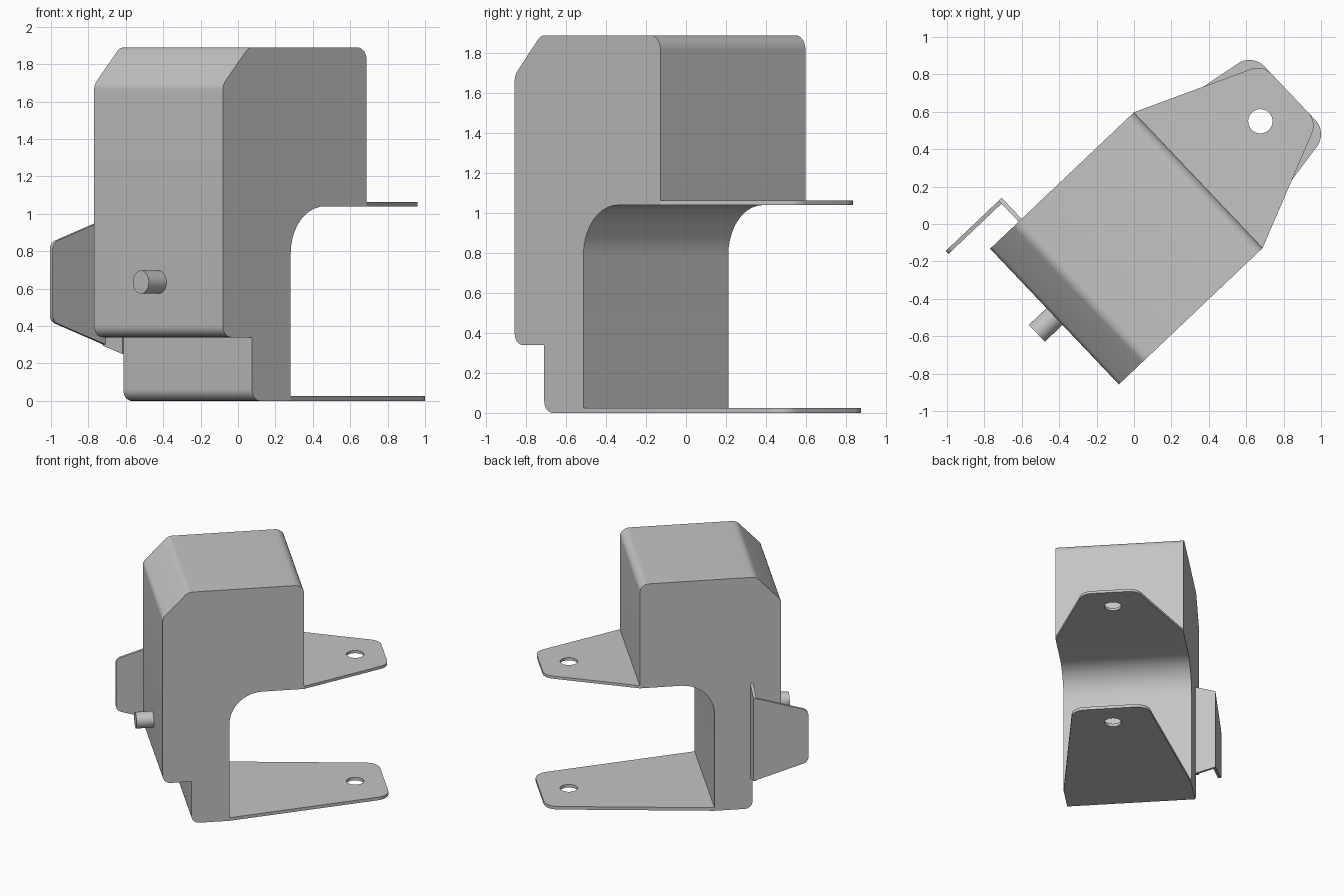
import bpy, bmesh, math
from mathutils import Matrix, Vector

cube = bpy.data.objects.get("Cube")
if cube:
    bpy.data.objects.remove(cube, do_unlink=True)

# One plain grey for the whole fitting
grey = bpy.data.materials.new("plain grey")
grey.use_nodes = True
COLOUR = (0.55, 0.55, 0.55, 1)
grey.diffuse_color = COLOUR
grey.node_tree.nodes["Principled BSDF"].inputs["Base Color"].default_value = COLOUR

# The fitting is built along its own length axis, then turned on the ground
PLACE = Matrix.Translation((-0.425, -0.495, 0)) @ Matrix.Rotation(math.radians(43.5), 4, 'Z')

# Frames that stand a 2D outline up: (a, b, depth) -> (length, across, height)
SIDE = Matrix(((1, 0, 0, 0), (0, 0, 1, 0), (0, 1, 0, 0), (0, 0, 0, 1)))
END = Matrix(((0, 0, 1, 0), (1, 0, 0, 0), (0, 1, 0, 0), (0, 0, 0, 1)))
FLAT = Matrix.Identity(4)


def rounded(corners):
    """Outline from (a, b, radius) corners, each filleted by its radius."""
    out = []
    for i, (a, b, r) in enumerate(corners):
        p = Vector((a, b))
        if not r:
            out.append(p)
            continue
        d0 = (Vector(corners[i - 1][:2]) - p).normalized()
        d1 = (Vector(corners[(i + 1) % len(corners)][:2]) - p).normalized()
        half = d0.angle(d1) / 2
        centre = p + (d0 + d1).normalized() * (r / math.sin(half))
        start = p + d0 * (r / math.tan(half)) - centre
        turn = start.angle_signed(p + d1 * (r / math.tan(half)) - centre)
        steps = max(3, round(abs(turn) / math.radians(9)))
        for k in range(steps + 1):
            t = -turn * k / steps
            c, s = math.cos(t), math.sin(t)
            out.append(centre + Vector((c * start.x - s * start.y,
                                        s * start.x + c * start.y)))
    return out


def circle(a, b, r, n=32):
    return [Vector((a + r * math.cos(math.tau * k / n),
                    b + r * math.sin(math.tau * k / n))) for k in range(n)]


def slab(name, loops, frame, low, high):
    """Fill the loops (outline, then holes) and extrude from low to high."""
    bm = bmesh.new()
    edges = []
    for loop in loops:
        vs = [bm.verts.new((p.x, p.y, low)) for p in loop]
        edges += [bm.edges.new((v, vs[i - 1])) for i, v in enumerate(vs)]
    if len(loops) == 1:
        bm.faces.new(vs)
    else:
        bmesh.ops.triangle_fill(bm, use_beauty=True, edges=edges)
    top = bmesh.ops.extrude_face_region(bm, geom=bm.faces[:], use_keep_orig=True)
    moved = [v for v in top["geom"] if isinstance(v, bmesh.types.BMVert)]
    bmesh.ops.translate(bm, verts=moved, vec=(0, 0, high - low))
    bm.transform(PLACE @ frame)
    bmesh.ops.recalc_face_normals(bm, faces=bm.faces[:])
    mesh = bpy.data.meshes.new(name)
    bm.to_mesh(mesh)
    bm.free()
    mesh.materials.append(grey)
    obj = bpy.data.objects.new(name, mesh)
    bpy.context.collection.objects.link(obj)
    bpy.ops.object.select_all(action='DESELECT')
    obj.select_set(True)
    bpy.context.view_layer.objects.active = obj
    bpy.ops.object.shade_smooth_by_angle(angle=math.radians(25))
    return obj


# Housing: side profile with chamfered top, stepped foot and curved overhang
housing = rounded([
    (0.215, 0, 0.06), (0.5, 0, 0), (0.5, 1.04, 0.25), (1.06, 1.04, 0),
    (1.06, 1.89, 0.07), (0.19, 1.89, 0.07), (0, 1.69, 0.07),
    (0, 0.34, 0.06), (0.215, 0.34, 0)])
slab("housing", [housing], SIDE, -0.5, 0.5)

# Mounting plates: tapered tongues with rounded ends and a bolt hole
for name, root, tip, r, low, high in (
        ("upper_plate", 1.06, 0.21, 0.1, 1.04, 1.062),
        ("lower_plate", 0.5, 0.291, 0.11, 0, 0.025)):
    outline = rounded([(root, -0.5, 0), (1.735, -tip, r),
                       (1.735, tip, r), (root, 0.5, 0)])
    slab(name, [outline, circle(1.517, 0, 0.065)], FLAT, low, high)

# Side bracket: short tapered web off the housing, folded into a tapered tab
MID = 0.635
web = rounded([(0.5, MID - 0.385, 0), (0.655, MID - 0.34, 0),
               (0.655, MID + 0.34, 0), (0.5, MID + 0.385, 0)])
slab("bracket_web", [web], END, 0.21, 0.232)
tab = rounded([(-0.18, MID - 0.21, 0.05), (0.232, MID - 0.34, 0),
               (0.232, MID + 0.34, 0), (-0.18, MID + 0.21, 0.05)])
slab("bracket_tab", [tab], SIDE, 0.633, 0.655)

# Front pin
slab("front_pin", [circle(0, MID, 0.062)], END, -0.13, 0.01)
